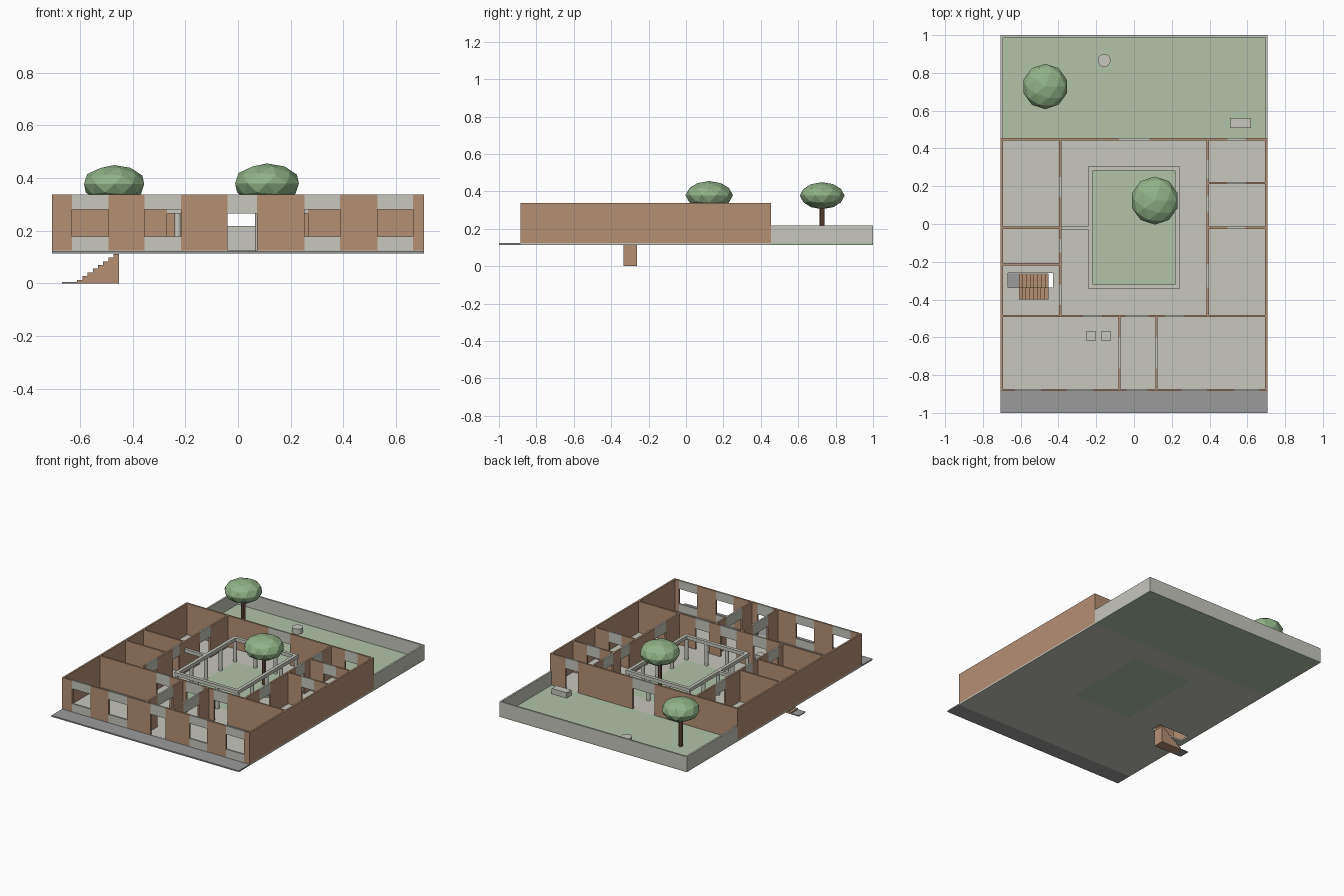
import bpy, bmesh
from mathutils import Matrix

cube = bpy.data.objects.get("Cube")
if cube:
    bpy.data.objects.remove(cube, do_unlink=True)


def material(name, r, g, b):
    m = bpy.data.materials.new(name)
    m.use_nodes = True
    m.diffuse_color = (r, g, b, 1)
    m.node_tree.nodes["Principled BSDF"].inputs["Base Color"].default_value = (r, g, b, 1)
    return m


CLAY = material("clay brown", .46, .28, .175)
STONE = material("pale stone", .57, .57, .51)
PAVING = material("paving grey", .33, .33, .33)
GRASS = material("grass green", .44, .55, .39)
LEAF = material("leaf green", .28, .45, .24)
BARK = material("bark brown", .17, .085, .05)

BASE, FLOOR, TOP = .114, .125, .338      # slab underside, floor, wall top
HX, FRONT, BACK = .706, -.885, .455      # building outline
T = .012                                 # wall thickness


def finish(name, bm, mat):
    bmesh.ops.recalc_face_normals(bm, faces=bm.faces)
    me = bpy.data.meshes.new(name)
    bm.to_mesh(me)
    bm.free()
    me.materials.append(mat)
    ob = bpy.data.objects.new(name, me)
    bpy.context.collection.objects.link(ob)
    return ob


def box(name, x, y, z, mat):
    """Box from (low, high) pairs on each axis."""
    bm = bmesh.new()
    size = Matrix.Diagonal((x[1] - x[0], y[1] - y[0], z[1] - z[0], 1))
    mid = Matrix.Translation((sum(x) / 2, sum(y) / 2, sum(z) / 2))
    bmesh.ops.create_cube(bm, size=1, matrix=mid @ size)
    return finish(name, bm, mat)


def cylinder(name, x, y, z, r, sides, mat):
    bm = bmesh.new()
    bmesh.ops.create_cone(bm, cap_ends=True, segments=sides, radius1=r, radius2=r,
                          depth=z[1] - z[0],
                          matrix=Matrix.Translation((x, y, sum(z) / 2)))
    return finish(name, bm, mat)


def wall(name, axis, pos, start, end, openings=()):
    """Straight wall along an axis; openings are (start, end, kind)."""
    def piece(label, a, b, z, mat):
        across = (pos - T / 2, pos + T / 2)
        x, y = ((a, b), across) if axis == "x" else (across, (a, b))
        box(name + "_" + label, x, y, z, mat)

    at = start
    for a, b, kind in openings:
        piece("panel", at, a, (FLOOR, TOP), CLAY)
        if kind == "window":
            piece("sill", a, b, (FLOOR, .179), STONE)
        piece("lintel", a, b, (.281 if kind == "window" else .266, TOP), STONE)
        at = b
    piece("panel", at, end, (FLOOR, TOP), CLAY)


# Ground slabs: floor with courtyard and stairwell left open
xs = [-HX, -.667, -.43, -.225, .225, HX]
ys = [FRONT, -.335, -.32, -.26, .29, BACK]
bm = bmesh.new()
grid = [[bm.verts.new((x, y, FLOOR)) for y in ys] for x in xs]
holes = {(3, 2), (3, 3), (1, 1), (1, 2)}
for i in range(len(xs) - 1):
    for j in range(len(ys) - 1):
        if (i, j) not in holes:
            bm.faces.new((grid[i][j], grid[i + 1][j], grid[i + 1][j + 1], grid[i][j + 1]))
floor = finish("floor_slab", bm, STONE)
solid = floor.modifiers.new("thickness", "SOLIDIFY")
solid.thickness = FLOOR - BASE
solid.offset = -1

box("courtyard_lawn", (-.225, .225), (-.32, .29), (BASE, FLOOR), GRASS)
box("garden_lawn", (-HX, HX), (BACK, 1), (BASE, FLOOR), GRASS)
box("front_pavement", (-HX, HX), (-1, FRONT), (BASE, .123), PAVING)

# Outer walls
edge = HX - T / 2
D, W = "door", "window"
wall("front_wall", "x", FRONT + T / 2, -HX, HX,
     [(-.63, -.492, W), (-.355, -.217, W), (-.04, .072, D), (.253, .387, W), (.53, .664, W)])
wall("back_wall", "x", BACK - T / 2, -HX, HX, [(-.08, .083, D), (.495, .59, D)])
for side, s in (("left", 1), ("right", -1)):
    wall(side + "_wall", "y", s * edge, FRONT + T, BACK - T)

# Inner walls
CROSS = -.487
wall("front_range_wall", "x", CROSS, -edge, edge,
     [(-.27, -.17, D), (-.045, .078, D), (.165, .265, D)])
for x in (-.077, .119):
    wall("hall_wall", "y", x, FRONT + T, CROSS, [(-.765, -.6, D)])
wall("right_range_wall", "y", -.39, CROSS, BACK - T,
     [(-.43, -.32, D), (-.15, -.08, D), (.14, .25, D)])
wall("left_range_wall", "y", .39, CROSS, BACK - T,
     [(-.335, -.215, D), (.06, .15, D), (.24, .34, D)])
for y in (-.02, -.213):
    wall("right_room_wall", "x", y, -edge, -.39)
for y in (-.02, .217):
    wall("left_room_wall", "x", y, .39, edge, [(.495, .59, D)])

# Colonnade around the courtyard
CX, Y0, Y1, B = .229, -.332, .295, .011
BEAM = (.268, .291)
for x in (-CX, CX):
    box("side_beam", (x - B, x + B), (Y0 - B, Y1 + B), BEAM, STONE)
for y in (Y0, Y1):
    box("cross_beam", (B - CX, CX - B), (y - B, y + B), BEAM, STONE)
box("link_beam", (-.39, -CX - B), (-.03, -.01), BEAM, STONE)
for i in range(4):
    for j in range(5):
        if i in (0, 3) or j in (0, 4):
            cylinder("column", -CX + i * CX * 2 / 3, Y0 + j * (Y1 - Y0) / 4,
                     (FLOOR, BEAM[0]), .0125, 12, STONE)

# Garden boundary wall
GARDEN_TOP = .218
for s in (-1, 1):
    x = sorted((s * HX, s * (HX - T)))
    box("garden_side_wall", x, (BACK, 1), (BASE, GARDEN_TOP), STONE)
box("garden_back_wall", (T - HX, HX - T), (1 - T, 1), (BASE, GARDEN_TOP), STONE)


def stairs(name, x0, x1, y, z, count):
    """Solid flight climbing from x0 towards x1."""
    points = [(x0, z[0])]
    for k in range(count):
        h = z[0] + (z[1] - z[0]) * (k + 1) / count
        points += [(x0 + (x1 - x0) * n / count, h) for n in (k, k + 1)]
    points.append((x1, z[0]))
    bm = bmesh.new()
    face = bm.faces.new([bm.verts.new((px, y[0], pz)) for px, pz in points])
    out = bmesh.ops.extrude_face_region(bm, geom=[face])
    moved = [v for v in out["geom"] if isinstance(v, bmesh.types.BMVert)]
    bmesh.ops.translate(bm, verts=moved, vec=(0, y[1] - y[0], 0))
    finish(name, bm, CLAY)


# Stairs down to the cellar and up
stairs("cellar_stairs", -.61, -.452, (-.335, -.262), (0, .112), 8)
box("cellar_landing", (-.667, -.61), (-.335, -.262), (0, .006), PAVING)
stairs("upper_stairs", -.452, -.61, (-.4, -.336), (FLOOR, .24), 8)

# Furniture
for x in (-.253, -.175):
    box("stool", (x, x + .053), (-.616, -.569), (FLOOR, .16), STONE)
box("garden_bench", (.508, .62), (.508, .56), (FLOOR, .162), STONE)
cylinder("well", -.158, .866, (FLOOR, .16), .034, 16, STONE)

# Trees
for x, y, r, z in ((-.47, .728, .12, .377), (.11, .124, .127, .379)):
    cylinder("tree_trunk", x, y, (FLOOR, z - .04), .013, 8, BARK)
    bm = bmesh.new()
    shape = Matrix.Translation((x, y, z)) @ Matrix.Diagonal((r, r, r * .6, 1))
    bmesh.ops.create_icosphere(bm, subdivisions=2, radius=1, matrix=shape)
    finish("tree_crown", bm, LEAF)
